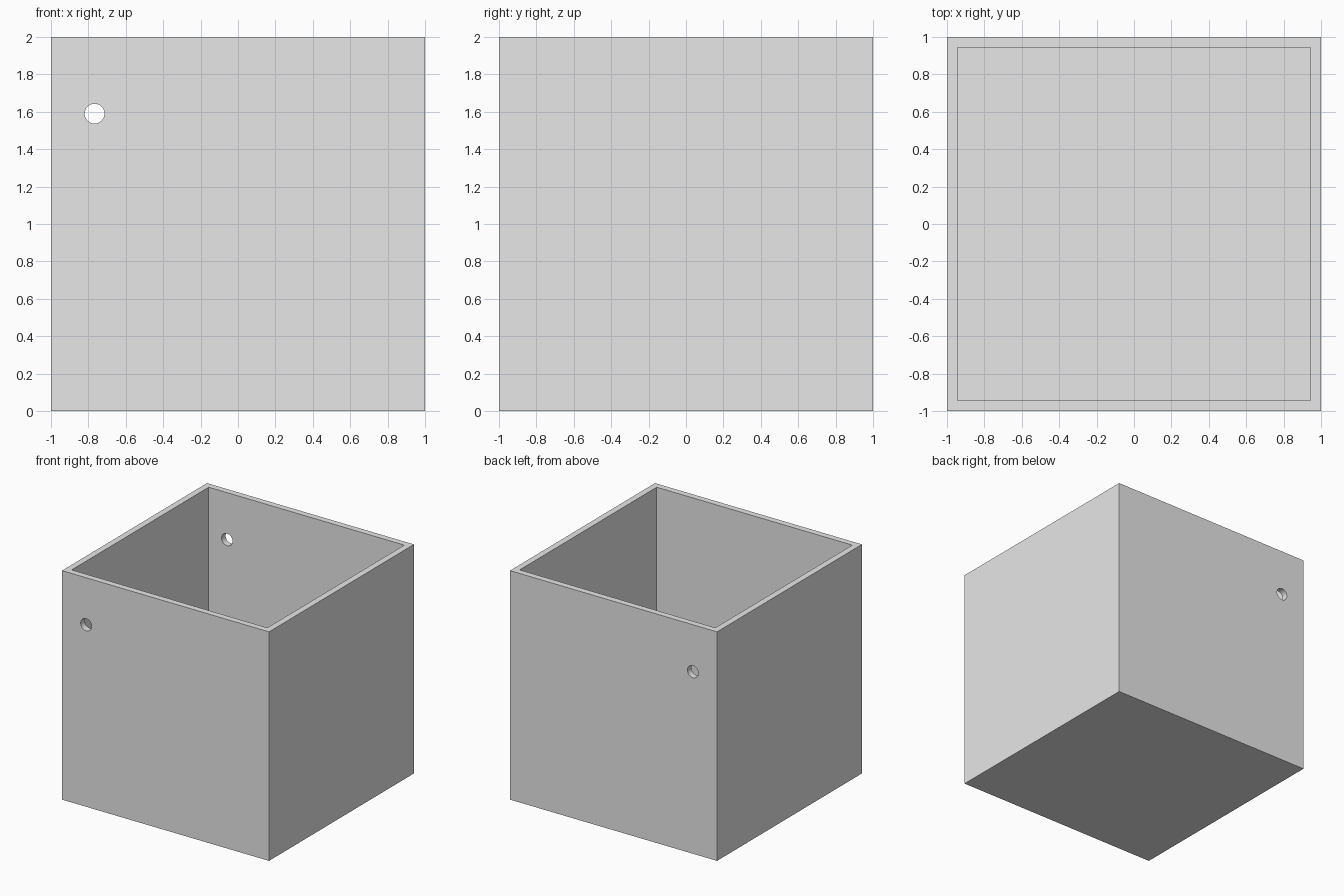
import bpy
import bmesh
import math

SIZE = 2.0
WALL = 0.055
HOLE_X, HOLE_Z, HOLE_R = -0.767, 1.59, 0.053

cube = bpy.data.objects.get("Cube")
if cube:
    bpy.data.objects.remove(cube, do_unlink=True)

# Single plain grey material
grey = bpy.data.materials.new("light grey")
grey.use_nodes = True
colour = (0.8, 0.8, 0.8, 1.0)
grey.diffuse_color = colour
for node in grey.node_tree.nodes:
    if node.type == "BSDF_PRINCIPLED":
        node.inputs["Base Color"].default_value = colour

# Open box: solid cube whose top is inset and pushed down to the floor
bm = bmesh.new()
bmesh.ops.create_cube(bm, size=SIZE)
bmesh.ops.translate(bm, verts=bm.verts, vec=(0, 0, SIZE / 2))
top = max(bm.faces, key=lambda f: f.calc_center_median().z)
bmesh.ops.inset_region(bm, faces=[top], thickness=WALL, use_even_offset=True)
pit = bmesh.ops.extrude_face_region(bm, geom=[top])["geom"]
bmesh.ops.translate(bm, verts=[v for v in pit if isinstance(v, bmesh.types.BMVert)],
                    vec=(0, 0, WALL - SIZE))
if top.is_valid:
    bmesh.ops.delete(bm, geom=[top], context="FACES_ONLY")
bmesh.ops.recalc_face_normals(bm, faces=bm.faces)
mesh = bpy.data.meshes.new("open_box")
bm.to_mesh(mesh)
bm.free()
mesh.materials.append(grey)
box = bpy.data.objects.new("open_box", mesh)
bpy.context.collection.objects.link(box)

# Round hole drilled through the front and back walls
bpy.ops.mesh.primitive_cylinder_add(vertices=32, radius=HOLE_R, depth=SIZE * 1.2,
                                    location=(HOLE_X, 0, HOLE_Z),
                                    rotation=(math.pi / 2, 0, 0))
drill = bpy.context.object
drill.name = "hole_cutter"
drill.hide_render = True
drill.data.materials.append(grey)

cut = box.modifiers.new("holes", "BOOLEAN")
cut.operation = "DIFFERENCE"
cut.solver = "EXACT"
cut.object = drill

bpy.ops.object.select_all(action="DESELECT")
box.select_set(True)
bpy.context.view_layer.objects.active = box
bpy.ops.object.modifier_apply(modifier=cut.name)
bpy.data.objects.remove(drill, do_unlink=True)
bpy.ops.object.shade_smooth_by_angle(angle=math.radians(30))
